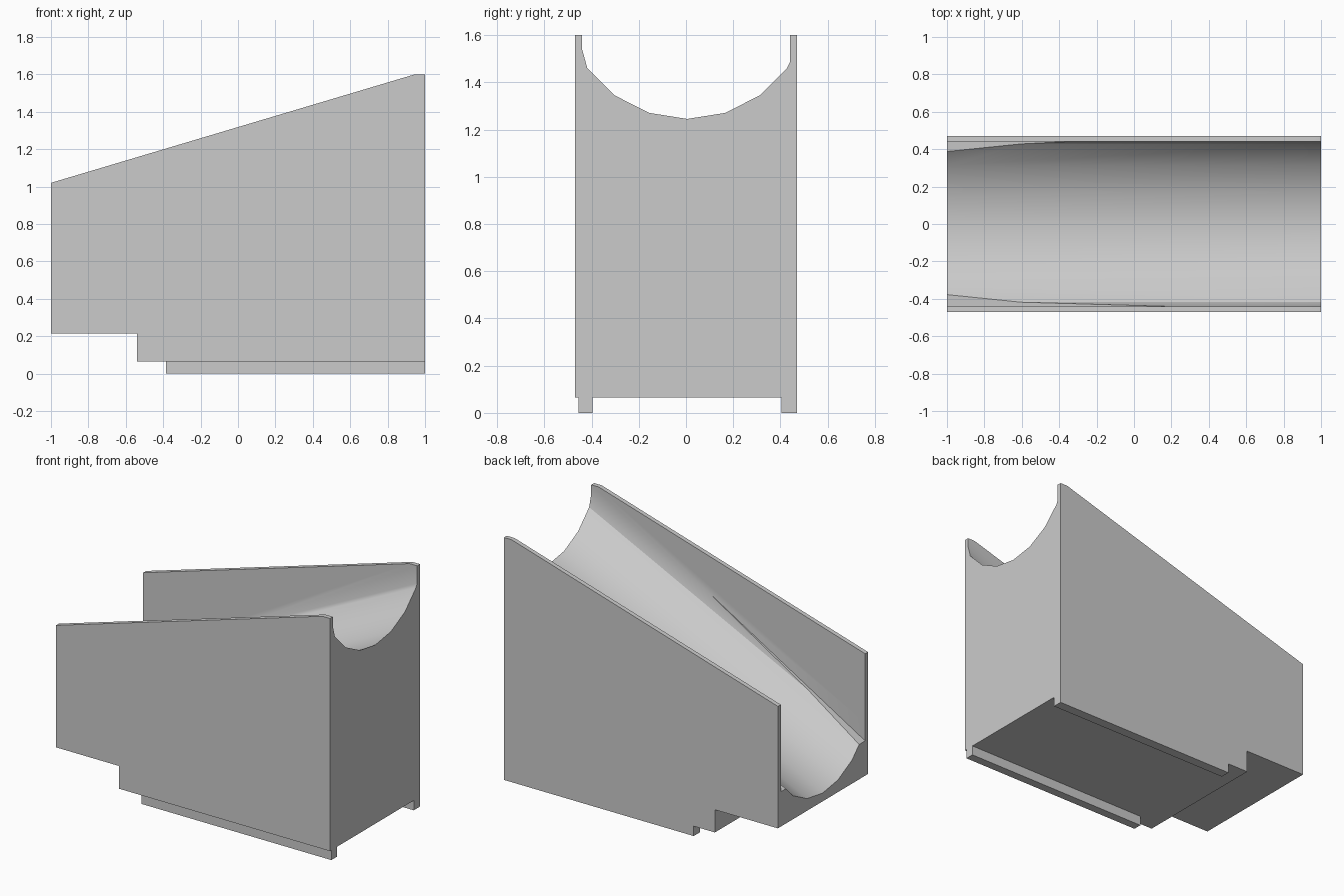
import bpy, bmesh, math

cube = bpy.data.objects.get("Cube")
if cube:
    bpy.data.objects.remove(cube, do_unlink=True)

grey = bpy.data.materials.new("plain_grey")
grey.use_nodes = True
colour = (0.6, 0.6, 0.6, 1)
grey.diffuse_color = colour
grey.node_tree.nodes["Principled BSDF"].inputs["Base Color"].default_value = colour


def prism(name, ring, shift):
    """Solid made by sweeping a closed ring of points along a shift vector."""
    bm = bmesh.new()
    base = bm.faces.new([bm.verts.new(p) for p in ring])
    swept = bmesh.ops.extrude_face_region(bm, geom=[base], use_keep_orig=True)
    verts = [v for v in swept["geom"] if isinstance(v, bmesh.types.BMVert)]
    bmesh.ops.translate(bm, verts=verts, vec=shift)
    bmesh.ops.recalc_face_normals(bm, faces=bm.faces)
    mesh = bpy.data.meshes.new(name)
    bm.to_mesh(mesh)
    bm.free()
    mesh.materials.append(grey)
    obj = bpy.data.objects.new(name, mesh)
    bpy.context.collection.objects.link(obj)
    return obj


HALF = 0.47     # half width of the block
WALL = 0.44     # inner face of the side walls

# Wedge block with a stepped underside
side = [(-1, 0.215), (-0.54, 0.215), (-0.54, 0.065), (1, 0.065),
        (1, 1.6), (0.945, 1.6), (-1, 1.02)]
block = prism("wedge_block", [(x, -HALF, z) for x, z in side], (0, 2 * HALF, 0))

# Trough cutter: faceted arc with upright sides, swept along the slope
SLOPE, OVER, MID, RADIUS = 0.4875, 0.2, 0.005, 0.523
x0 = -1 - OVER
z0 = 0.27 - SLOPE * OVER
arc = [(MID + RADIUS * math.sin(math.radians(a)),
        z0 + RADIUS * (1 - math.cos(math.radians(a)))) for a in range(-54, 55, 18)]
ring = [(-WALL, z0 + 2), (-WALL, z0 + 0.295)] + arc + [(WALL, z0 + 0.24), (WALL, z0 + 2)]
length = 2 + 2 * OVER
trough = prism("trough_cutter", [(x0, y, z) for y, z in ring],
               (length, 0, length * SLOPE))

# Shelf cutter: opens the space between the walls above a steeper plane
RISE = 0.59
low, high = 0.445 - RISE * OVER, 0.445 + RISE * (2 + OVER)
shelf = prism("shelf_cutter",
              [(x, -WALL, z) for x, z in ((x0, low), (1 + OVER, high), (1 + OVER, 3), (x0, 3))],
              (0, 2 * WALL, 0))

for cutter in (trough, shelf):
    mod = block.modifiers.new(cutter.name, 'BOOLEAN')
    mod.operation = 'DIFFERENCE'
    mod.solver = 'EXACT'
    mod.object = cutter
    bpy.ops.object.select_all(action='DESELECT')
    block.select_set(True)
    bpy.context.view_layer.objects.active = block
    bpy.ops.object.modifier_apply(modifier=mod.name)
    bpy.data.objects.remove(cutter, do_unlink=True)

bpy.ops.object.shade_smooth_by_angle(angle=math.radians(30))

# Foot rails under both sides
for name, y0, y1 in (("front_rail", -0.455, -0.397), ("back_rail", 0.405, HALF)):
    prism(name, [(-0.385, y0, 0), (1, y0, 0), (1, y0, 0.065), (-0.385, y0, 0.065)],
          (0, y1 - y0, 0))
